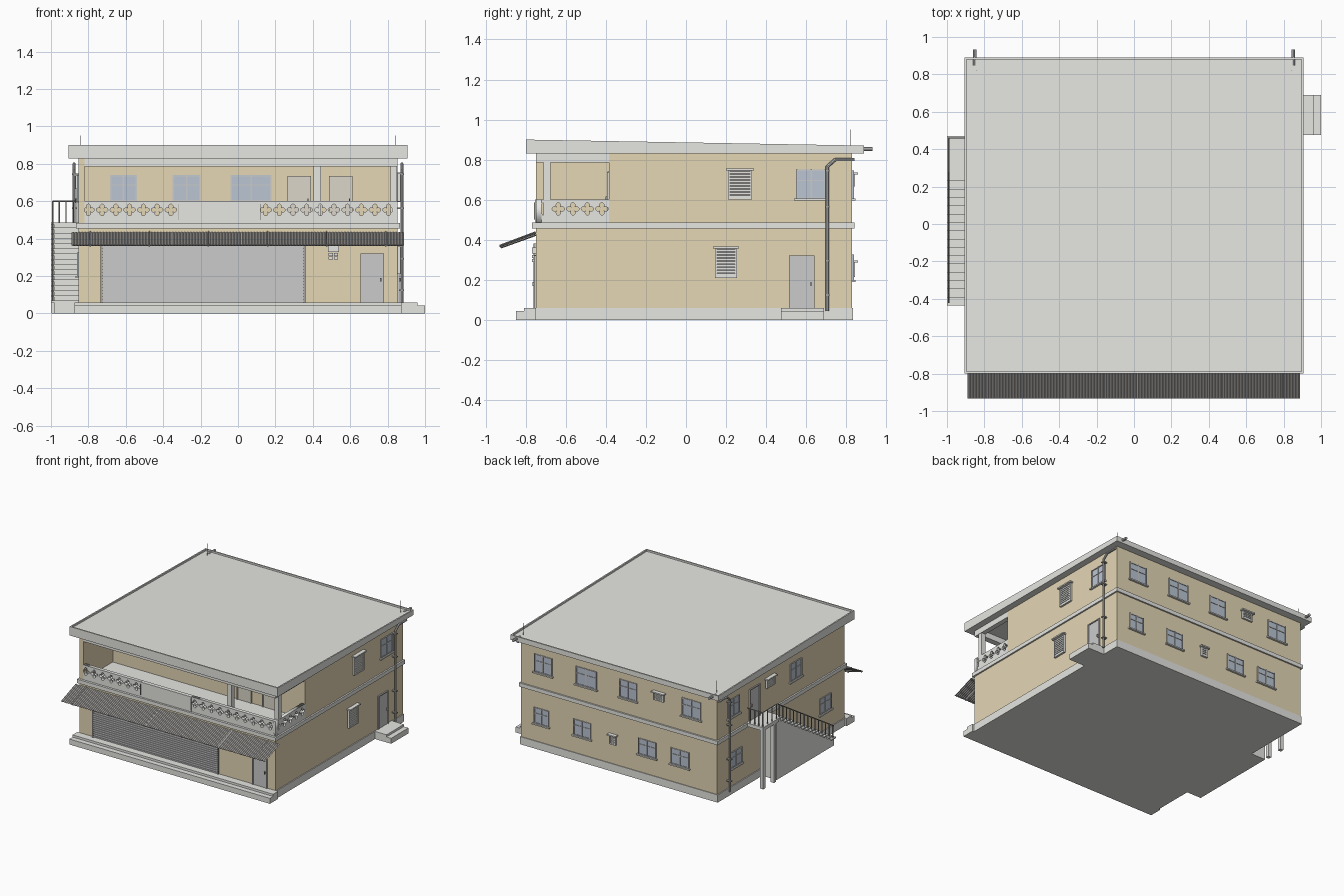
import bpy, bmesh, math
from mathutils import Vector

if "Cube" in bpy.data.objects:
    bpy.data.objects.remove(bpy.data.objects["Cube"])


def mat(name, r, g, b):
    m = bpy.data.materials.new(name)
    m.diffuse_color = (r, g, b, 1)
    m.use_nodes = True
    m.node_tree.nodes["Principled BSDF"].inputs["Base Color"].default_value = m.diffuse_color
    return m


TAN = mat("tan_plaster", .78, .68, .46)
TRIM = mat("pale_concrete", .79, .79, .76)
GLASS = mat("blue_glass", .49, .56, .65)
STEEL = mat("grey_steel", .61, .63, .64)
DARK = mat("dark_metal", .38, .37, .35)
BEIGE = mat("beige_door", .71, .67, .58)
WX, YF, YB, YU = .853, -.75, .83, -.385   # half width, front, back, recessed upper front


def finish(name, bm, mats):
    me = bpy.data.meshes.new(name)
    bmesh.ops.recalc_face_normals(bm, faces=bm.faces)
    bm.to_mesh(me)
    bm.free()
    for m in mats:
        me.materials.append(m)
    ob = bpy.data.objects.new(name, me)
    bpy.context.collection.objects.link(ob)
    return ob


def boxes(name, items, fn=lambda *p: p):
    """One object from boxes (x0, x1, y0, y1, z0, z1, material), mapped by fn."""
    bm = bmesh.new()
    mats = []
    for x0, x1, y0, y1, z0, z1, m in items:
        if m not in mats:
            mats.append(m)
        a, b = Vector(fn(x0, y0, z0)), Vector(fn(x1, y1, z1))
        r = bmesh.ops.create_cube(bm, size=1)
        for v in r["verts"]:
            v.co = (a + b) / 2 + Vector(v.co[i] * abs(b[i] - a[i]) for i in range(3))
        for f in {f for v in r["verts"] for f in v.link_faces}:
            f.material_index = mats.index(m)
    return finish(name, bm, mats)


def rods(name, paths, r, m, seg=8):
    bm = bmesh.new()
    for pts in paths:
        for p, q in zip(pts, pts[1:]):
            p, q = Vector(p), Vector(q)
            d = q - p
            M = d.to_track_quat('Z', 'Y').to_matrix().to_4x4()
            M.translation = (p + q) / 2
            bmesh.ops.create_cone(bm, cap_ends=True, segments=seg, radius1=r, radius2=r,
                                  depth=d.length + r * .5, matrix=M)
    return finish(name, bm, [m])


def prism(name, yz, x0, x1, m):
    bm = bmesh.new()
    f = bm.faces.new([bm.verts.new((x0, y, z)) for y, z in yz])
    r = bmesh.ops.extrude_face_region(bm, geom=[f])
    for v in r["geom"]:
        if isinstance(v, bmesh.types.BMVert):
            v.co.x = x1
    return finish(name, bm, [m])


# wall frames: u along the wall, d outward, z up
WALL = {"front": lambda u, d, z: (u, YF - d, z), "upper": lambda u, d, z: (u, YU - d, z),
        "back": lambda u, d, z: (u, YB + d, z), "right": lambda u, d, z: (WX + d, u, z),
        "left": lambda u, d, z: (-WX - d, u, z)}


def window(wall, u, w, z0, z1):
    a, b, t = u - w / 2, u + w / 2, .008
    it = [(a, b, -.01, .003, z0, z1, GLASS), (a - .01, b + .01, 0, .016, z0 - .01, z0, TRIM)]
    for x in (a, u - t / 2, b - t):
        it.append((x, x + t, 0, .008, z0, z1, STEEL))
    for z in (z0, z0 + (z1 - z0) * .6, z1 - t):
        it.append((a, b, 0, .007, z, z + t * .8, STEEL))
    boxes(wall + "_window", it, WALL[wall])


def louvre(wall, u, w, z0, z1, n):
    a, b, t = u - w / 2, u + w / 2, .01
    it = [(a, b, -.01, .002, z0, z1, DARK), (a, a + t, 0, .015, z0, z1, TRIM),
          (b - t, b, 0, .015, z0, z1, TRIM), (a, b, 0, .015, z0, z0 + t, TRIM),
          (a - .01, b + .01, 0, .03, z1, z1 + .01, TRIM)]
    h = (z1 - z0 - t) / n
    it += [(a + t, b - t, 0, .011, z0 + t + i * h, z0 + t + (i + .7) * h, TRIM) for i in range(n)]
    boxes(wall + "_louvre", it, WALL[wall])


def door(wall, u, w, z0, z1, m):
    a, b, t = u - w / 2, u + w / 2, .008
    boxes(wall + "_door", [
        (a, b, -.01, .004, z0, z1, m), (a, a + t, 0, .01, z0, z1, m), (b - t, b, 0, .01, z0, z1, m),
        (a, b, 0, .01, z1 - t, z1, m), (b - .02, b - .013, 0, .016, z0 + .11, z0 + .13, DARK)], WALL[wall])


# base, steps and main volumes
boxes("plinth", [(-.86, .86, YF, .835, 0, .06, TRIM)])
boxes("front_steps", [(-.873, .873, -.85, YF, 0, .043, TRIM), (-.873, .873, -.81, YF, .043, .06, TRIM)])
boxes("side_steps", [(.85, 1, .475, .69, 0, .043, TRIM), (.85, .96, .475, .69, .043, .06, TRIM)])
boxes("ground_floor", [(-WX, WX, YF, YB, .06, .46, TAN)])
boxes("floor_band", [(-.865, .865, -.768, .842, .455, .485, TRIM)])
boxes("upper_floor", [(-WX, WX, YU, YB, .485, .83, TAN)])
boxes("balcony_left_wall", [(-WX, -.82, YF, YU, .485, .83, TAN)])
boxes("balcony_frame", [(-.82, WX, YF, -.705, .785, .83, TRIM), (.815, WX, -.705, YU, .785, .83, TRIM),
                        (.405, .443, -.712, -.676, .485, .79, TRIM),
                        (.815, .85, -.712, -.676, .485, .79, TRIM)])

# sloping roof slab with a raised rim
bm = bmesh.new()
bmesh.ops.create_cube(bm, size=1)
for v in bm.verts:
    top, back = v.co.z > 0, v.co.y > 0
    v.co = (v.co.x * 1.81, .89 if back else -.80, (.87 if back else .90) if top else .83)
bm.normal_update()
lid = max(bm.faces, key=lambda f: f.normal.z)
bmesh.ops.inset_region(bm, faces=[lid], thickness=.015)
r = bmesh.ops.extrude_face_region(bm, geom=[lid])
for v in [g for g in r["geom"] if isinstance(g, bmesh.types.BMVert)]:
    v.co.z -= .013
if lid.is_valid:
    bmesh.ops.delete(bm, geom=[lid], context='FACES')
finish("roof_slab", bm, [TRIM])


# balcony parapets pierced by four-petal openings
def parapet(name, length, centres, loc, rot):
    cu = bpy.data.curves.new(name, 'CURVE')
    cu.dimensions, cu.fill_mode, cu.extrude = '2D', 'BOTH', .014

    def loop(pts):
        s = cu.splines.new('POLY')
        s.points.add(len(pts) - 1)
        for p, c in zip(s.points, pts):
            p.co = (c[0], c[1], 0, 1)
        s.use_cyclic_u = True
    loop([(0, 0), (length, 0), (length, .12), (0, .12)])
    for c in centres:
        pts = []
        for i in range(32):
            t = i * math.tau / 32
            rad = .011 + .02 * abs(math.cos(2 * t)) ** .8 * (abs(math.cos(t)) > .71 or abs(math.sin(t)) > .71)
            pts.append((c + rad * math.cos(t), .072 + rad * math.sin(t)))
        loop(pts)
    tmp = bpy.data.objects.new("tmp", cu)
    bpy.context.collection.objects.link(tmp)
    me = bpy.data.meshes.new_from_object(tmp.evaluated_get(bpy.context.evaluated_depsgraph_get()))
    bpy.data.objects.remove(tmp)
    me.materials.clear()
    me.materials.append(TRIM)
    ob = bpy.data.objects.new(name, me)
    bpy.context.collection.objects.link(ob)
    ob.location, ob.rotation_euler = loc, rot


H = math.pi / 2
parapet("front_parapet_left", .50, [.015 + .0735 * i + .005 for i in range(7)], (-.82, -.736, .482), (H, 0, 0))
parapet("front_parapet_right", .733, [.028 + .073 * i for i in range(10)], (.12, -.736, .482), (H, 0, 0))
parapet("side_parapet", .365, [.04 + .0725 * i for i in range(5)], (.838, YF, .482), (H, 0, H))
boxes("parapet_centre", [(-.32, .12, -.753, -.722, .482, .602, TRIM)])
boxes("parapet_joints", [(x - .002, x + .002, -.758, -.75, .5, .585, DARK) for x in (-.32, .12)])

# corrugated awning with rafters
bm = bmesh.new()
rows = []
N = 220
for i in range(N + 1):
    x, dz = -.89 + 1.777 * i / N, .005 * (i % 2)
    rows.append([bm.verts.new((x, -.932, .365 + dz)), bm.verts.new((x, -.75, .432 + dz))])
for a, b in zip(rows, rows[1:]):
    bm.faces.new((a[0], b[0], b[1], a[1]))
aw = finish("awning_sheet", bm, [DARK])
sol = aw.modifiers.new("thickness", 'SOLIDIFY')
sol.thickness = .003
XS = [-.79 + .316 * i for i in range(6)]
rods("awning_rafters", [[(x, -.925, .361), (x, -.75, .424)] for x in XS], .005, DARK, 4)
rods("awning_battens", [[(x, -.93, .372), (x, -.752, .439)] for x in XS], .003, STEEL, 4)
rods("awning_rails", [[(-.885, y, z), (.88, y, z)] for y, z in ((-.92, .364), (-.757, .424))], .004, DARK, 4)

# ground front: roller shutter, door, meters
boxes("roller_shutter", [(-.735, .36, -.01, .003, .06, .38, STEEL), (-.735, -.725, 0, .012, .06, .38, DARK),
                         (.35, .36, 0, .012, .06, .38, DARK)] +
      [(-.725, .35, 0, .008, .062 + .016 * i, .072 + .016 * i, STEEL) for i in range(20)], WALL["front"])
door("front", .718, .125, .06, .32, STEEL)
boxes("meter_boxes", [(.48, .54, 0, .02, .33, .36, TRIM)] +
      [(x, x + .022, 0, .018, z, z + .016, TRIM) for x in (.485, .512) for z in (.288, .308)], WALL["front"])

# openings on every wall
for u, w in ((-.613, .145), (-.275, .15), (.07, .22)):
    window("upper", u, w, .6, .74)
for u in (.328, .55):
    door("upper", u, .125, .485, .735, BEIGE)
for u, w in ((.66, .155), (.285, .18), (-.08, .15), (-.63, .165)):
    window("back", u, w, .605, .745)
for u, w in ((.675, .13), (.32, .15), (-.245, .155), (-.53, .16)):
    window("back", u, w, .2, .325)
louvre("back", -.35, .09, .665, .725, 4)
louvre("back", .05, .055, .215, .285, 4)
louvre("right", .27, .12, .6, .745, 9)
louvre("right", .2, .11, .21, .355, 9)
window("right", .625, .15, .605, .75)
door("right", .578, .125, .06, .32, STEEL)
for u, z0, z1 in ((.63, .605, .745), (-.145, .6, .74), (.6, .2, .325), (-.51, .2, .325)):
    window("left", u, .145, z0, z1)
louvre("left", .18, .1, .665, .735, 4)
door("left", .37, .125, .485, .735, STEEL)

# outside stair, landing and railing
S = 16
rise, run = .445 / S, .71 / S
prof = [(.28, 0), (-.435, 0), (-.435, .04)]
for i in range(S):
    y = -.43 + i * run
    prof += [(y, .04 + i * rise), (y, .04 + (i + 1) * rise)]
prof.append((.28, .485))
prism("stair_flight", prof, -.985, -WX, TRIM)
boxes("stair_treads", [(-1, -WX, -.437 + i * run, -.43 + (i + 1) * run, .032 + (i + 1) * rise,
                        .042 + (i + 1) * rise, TRIM) for i in range(S)])
boxes("stair_landing", [(-1, -WX, .275, .47, .46, .487, TRIM)])
boxes("landing_posts", [(-.998, -.97, y, y + .028, 0, .465, TRIM) for y in (.305, .438)])
bars = [[(-.99, -.41 + i * run, .05 + (i + .5) * rise), (-.99, -.41 + i * run, .155 + (i + .5) * rise)]
        for i in range(S)]
bars += [[(-.99, y, .48), (-.99, y, .6)] for y in (.29, .345, .4, .46)]
bars += [[(x, .46, .48), (x, .46, .6)] for x in (-.955, -.92, -.88)]
rods("stair_railing", bars + [[(-.99, -.42, .16), (-.99, .28, .6), (-.99, .46, .6), (-.86, .46, .6)]], .004, DARK, 6)

# downpipes, roof spouts and masts on both sides
for s, n in ((1, "right"), (-1, "left")):
    x = s * .876
    rods(n + "_downpipe", [[(x, .705, .045), (x, .705, .765), (x, .745, .8), (x, .84, .8)]], .008, STEEL)
    boxes(n + "_pipe_clamps", [(s * .85, s * .888, .693, .717, z, z + .008, DARK)
                               for z in (.12, .29, .56, .74)])
    rods(n + "_roof_spout", [[(s * .852, .85, .853), (s * .852, .93, .853)]], .01, STEEL)
    rods(n + "_roof_mast", [[(s * .843, .82, .85), (s * .843, .82, .95)]], .002, DARK, 5)
